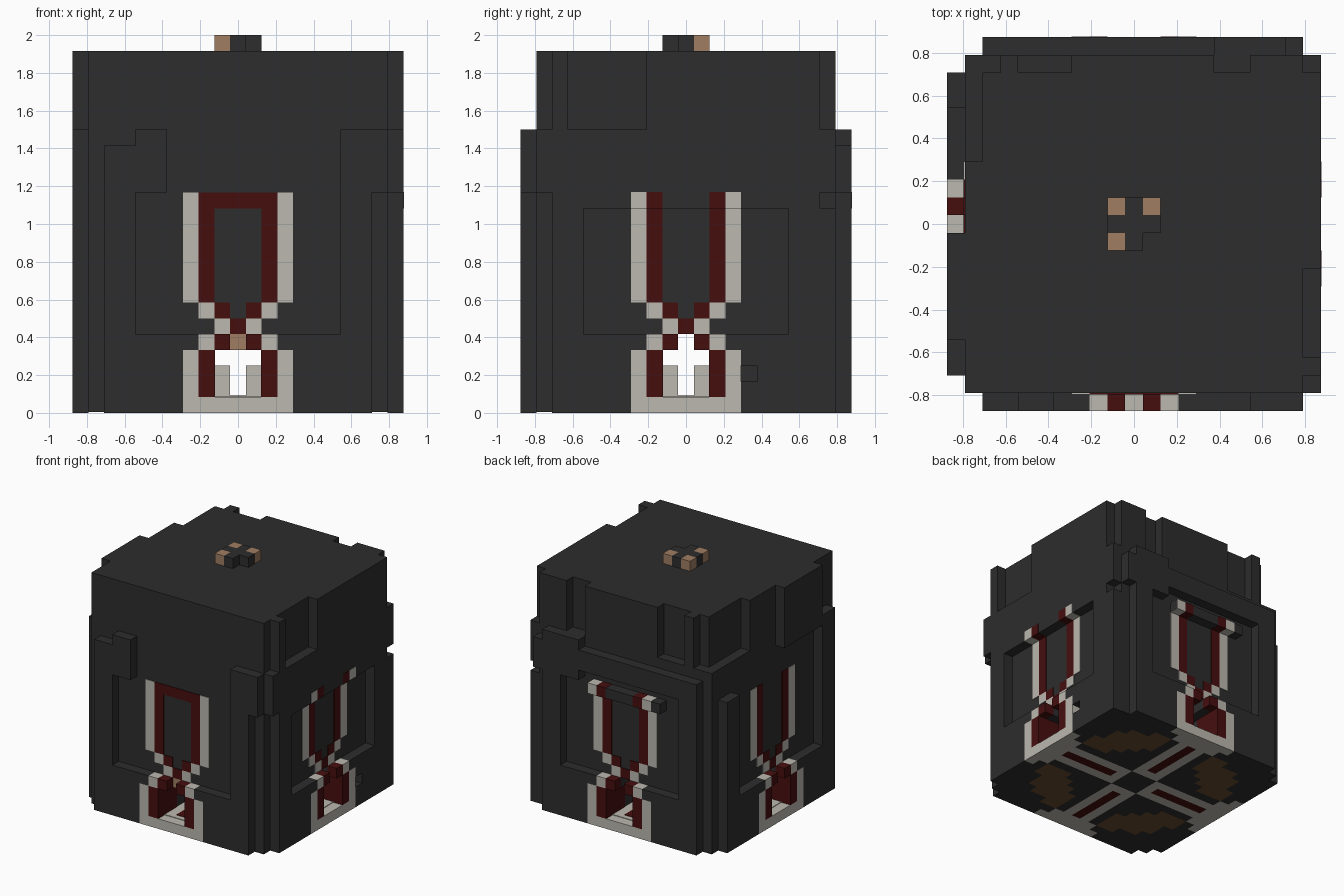
import bpy
import bmesh
import math
from mathutils import Matrix

default = bpy.data.objects.get("Cube")
if default:
    bpy.data.objects.remove(default, do_unlink=True)

U = 1 / 12  # edge of one block


def material(name, rgb):
    m = bpy.data.materials.new(name)
    m.use_nodes = True
    m.diffuse_color = (*rgb, 1)
    bsdf = m.node_tree.nodes["Principled BSDF"]
    bsdf.inputs["Base Color"].default_value = (*rgb, 1)
    bsdf.inputs["Roughness"].default_value = 0.9
    return m


BLACK = material("charcoal", (0.026, 0.026, 0.026))
GREY = material("warm grey", (0.5, 0.48, 0.43))
RED = material("dark red", (0.061, 0.0045, 0.0045))
TAN = material("tan", (0.35, 0.205, 0.122))
BROWN = material("brown", (0.13, 0.07, 0.026))


def finish(name, bm, mats):
    mesh = bpy.data.meshes.new(name)
    bm.to_mesh(mesh)
    bm.free()
    for m in mats:
        mesh.materials.append(m)
    obj = bpy.data.objects.new(name, mesh)
    bpy.context.collection.objects.link(obj)
    return obj


def blocks(name, mat, boxes):
    """One object from boxes given as x0, x1, y0, y1, z0, z1 in blocks."""
    bm = bmesh.new()
    for x0, x1, y0, y1, z0, z1 in boxes:
        size = Matrix.Diagonal((abs(x1 - x0) * U, abs(y1 - y0) * U, (z1 - z0) * U, 1))
        mid = Matrix.Translation(((x0 + x1) * U / 2, (y0 + y1) * U / 2, (z0 + z1) * U / 2))
        bmesh.ops.create_cube(bm, size=1, matrix=mid @ size)
    return finish(name, bm, [mat])


# Each side maps (along, outward) spans to x and y spans
SIDES = {
    "front": lambda u, d: (*u, -d[0], -d[1]),
    "back": lambda u, d: (*u, *d),
    "left": lambda u, d: (*d, *u),
    "right": lambda u, d: (-d[0], -d[1], *u),
}


def on_side(side, name, mat, parts, d0=9.5, d1=10.5, mirror=False):
    """Boxes on one side, given as u0, u1, z0, z1."""
    boxes = []
    for u0, u1, z0, z1 in parts:
        boxes.append((*SIDES[side]((u0, u1), (d0, d1)), z0, z1))
        if mirror:
            boxes.append((*SIDES[side]((-u1, -u0), (d0, d1)), z0, z1))
    return blocks(side + "_" + name, mat, boxes)


# Core: floor, four lower corner piers around the crossing passages, main mass
blocks("floor_slab", BLACK, [(-9.5, 9.5, -9.5, 9.5, 0.05, 1)])
piers = []
for sx in (-1, 1):
    for sy in (-1, 1):
        piers.append((sx * 1.5, sx * 9.5, sy * 1.5, sy * 9.5, 1, 4))
        piers.append((sx * 0.5, sx * 9.5, sy * 0.5, sy * 9.5, 4, 5))
blocks("lower_piers", BLACK, piers)
blocks("main_body", BLACK, [(-9.5, 9.5, -9.5, 9.5, 5, 18)])
blocks("roof_mass", BLACK, [
    (-8.5, 9.5, -9.5, 8.5, 18, 23),
    (-9.5, -8.5, -9.5, 3.5, 18, 23),
    (-7.5, -6.5, 8.5, 9.5, 18, 23),
    (-3.5, 4.5, 8.5, 9.5, 18, 23),
    (6.5, 9.5, 8.5, 9.5, 18, 23),
])

# Outer cladding, different on each side
on_side("front", "cladding", BLACK, [
    (-6.5, -3.5, 0, 5), (3.5, 6.5, 0, 5),
    (-8.5, -6.5, 0, 17), (-6.5, -4.5, 14, 18),
    (6.5, 8.5, 0, 18), (8.5, 9.5, 14, 18),
])
on_side("left", "cladding", BLACK, [
    (-6.5, -3.5, 0, 5), (4.5, 6.5, 0, 5), (3.5, 4.5, 0, 2), (3.5, 4.5, 3, 5),
    (-8.5, -6.5, 0, 13), (6.5, 9.5, 0, 13),
    (-8.5, 8.5, 13, 18), (-9.5, -8.5, 14, 18), (8.5, 9.5, 14, 18),
    (-8.5, -7.5, 18, 23), (-2.5, 8.5, 18, 23),
])
on_side("back", "cladding", BLACK, [
    (-6.5, -3.5, 0, 5), (3.5, 6.5, 0, 5),
    (-8.5, -6.5, 0, 15), (6.5, 8.5, 0, 14),
    (-4.5, 3.5, 13, 14), (-8.5, 4.5, 15, 17),
    (4.5, 8.5, 14, 18), (8.5, 9.5, 14, 17),
])
on_side("right", "cladding", BLACK, [
    (-6.5, -3.5, 0, 5), (3.5, 6.5, 0, 5),
    (-8.5, -6.5, 0, 18), (6.5, 8.5, 0, 15),
    (-6.5, -0.5, 17, 23),
])

# Gate and inlaid emblem, repeated on all sides
for side in SIDES:
    on_side(side, "gate_shoulders", BLACK, [(2.5, 3.5, 4, 5)], mirror=True)
    on_side(side, "gate_frame", GREY, [(2.5, 3.5, 0, 4), (1.5, 2.5, 4, 5)], mirror=True)
    on_side(side, "gate_sill", GREY, [(-2.5, 2.5, 0, 1)])
    on_side(side, "gate_posts", RED, [(1.45, 2.5, 1, 4)], 7.5, 10.5, True)
    on_side(side, "gate_arch", RED, [(0.5, 1.5, 4, 5)], mirror=True)
    on_side(side, "emblem_border", GREY,
            [(2.5, 3.5, 7, 14), (1.5, 2.5, 6, 7), (0.5, 1.5, 5, 6)], 9.5, 9.56, True)
    on_side(side, "emblem_strands", RED,
            [(1.5, 2.5, 7, 14), (0.5, 1.5, 6, 7), (0, 0.5, 5, 6)], 9.5, 9.56, True)
    on_side(side, "passage_floor", GREY, [(-1.5, 1.5, 1, 1.06)], 1.5, 9.5)
    on_side(side, "passage_stripe", RED, [(-0.5, 0.5, 1.06, 1.1)], 3, 9)

on_side("front", "emblem_crossbar", RED, [(-1.5, 1.5, 13, 14)], 9.5, 9.56)
on_side("front", "keystone", TAN, [(-0.5, 0.5, 4, 5)], 8.5, 9.5)
for side in ("left", "back"):
    on_side(side, "border_caps", GREY, [(2.5, 3.5, 12.98, 14.02)], 9.5, 10.53, True)
    on_side(side, "strand_caps", RED, [(1.5, 2.5, 12.98, 14.02)], 9.5, 10.53, True)

# Four short posts where the passages cross
blocks("crossing_posts", GREY, [
    (sx * 0.5, sx * 1.5, sy * 0.5, sy * 1.5, 1, 3) for sx in (-1, 1) for sy in (-1, 1)])

# Finial on the roof
blocks("finial_dark", BLACK, [(-0.5, 0.5, -1.5, 1.5, 23, 24), (-1.5, 1.5, -0.5, 0.5, 23, 24)])
blocks("finial_tan", TAN, [
    (sx * 0.5, sx * 1.5, sy * 0.5, sy * 1.5, 23, 24) for sx, sy in ((-1, -1), (-1, 1), (1, 1))])

# Patterned underside: cross of striped paths over a broken ring
bm = bmesh.new()
bmesh.ops.create_grid(bm, x_segments=19, y_segments=19, size=9.5 * U)
bmesh.ops.reverse_faces(bm, faces=bm.faces)
for f in bm.faces:
    c = f.calc_center_median() / U
    near, far = sorted((round(abs(c.x)), round(abs(c.y))))
    r = math.hypot(c.x, c.y)
    if near == 0 and 3 <= far <= 8:
        f.material_index = 2
    elif (near <= 1 and far >= 2) or (near <= 2 and far >= 9):
        f.material_index = 1
    elif near >= 3 and 6.2 < r < 9.3:
        f.material_index = 3
finish("underside", bm, [BLACK, GREY, RED, BROWN])
